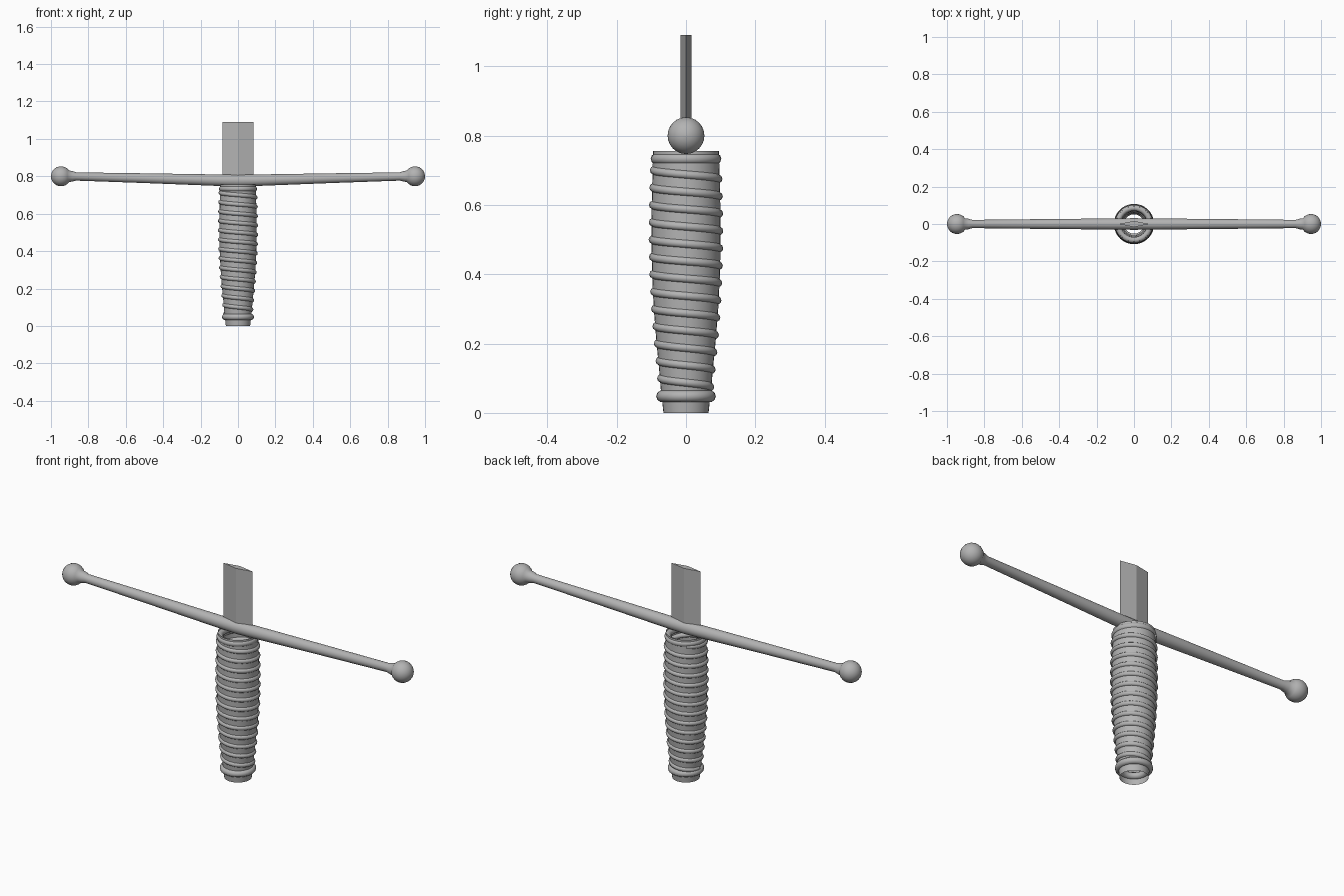
import bpy, bmesh, math

if "Cube" in bpy.data.objects:
    bpy.data.objects.remove(bpy.data.objects["Cube"])

steel = bpy.data.materials.new("plain_grey")
steel.diffuse_color = (0.45, 0.45, 0.45, 1)
steel.use_nodes = True
steel.node_tree.nodes["Principled BSDF"].inputs["Base Color"].default_value = steel.diffuse_color


def finish(name, bm, angle=40):
    bmesh.ops.recalc_face_normals(bm, faces=bm.faces)
    mesh = bpy.data.meshes.new(name)
    bm.to_mesh(mesh)
    bm.free()
    ob = bpy.data.objects.new(name, mesh)
    bpy.context.collection.objects.link(ob)
    mesh.materials.append(steel)
    bpy.ops.object.select_all(action='DESELECT')
    bpy.context.view_layer.objects.active = ob
    ob.select_set(True)
    bpy.ops.object.shade_smooth_by_angle(angle=math.radians(angle))
    return ob


def skin(bm, rings, closed=False, cap=False):
    """Bridge equal-length rings of points with quads."""
    vs = [[bm.verts.new(p) for p in r] for r in rings]
    n = len(vs[0])
    pairs = list(zip(vs, vs[1:])) + ([(vs[-1], vs[0])] if closed else [])
    for a, b in pairs:
        for i in range(n):
            j = (i + 1) % n
            bm.faces.new((a[i], a[j], b[j], b[i]))
    if cap:
        bm.faces.new(vs[0])
        bm.faces.new(vs[-1])


def circle(n):
    return [(math.cos(2 * math.pi * i / n), math.sin(2 * math.pi * i / n)) for i in range(n)]


# Grip: open, slightly barrel-shaped tube
PROFILE = [(0, .065), (.035, .069), (.07, .073), (.13, .078), (.2, .085), (.3, .093),
           (.4, .098), (.5, .1), (.6, .099), (.68, .097), (.755, .095)]


def grip_radius(z):
    for (z0, r0), (z1, r1) in zip(PROFILE, PROFILE[1:]):
        if z <= z1:
            return r0 + (r1 - r0) * (z - z0) / (z1 - z0)
    return PROFILE[-1][1]


bm = bmesh.new()
skin(bm, [[(r * c, r * s, z) for c, s in circle(32)] for z, r in PROFILE])
finish("grip", bm)


# Cord wound down the grip, and a closed ring at each end
def cord_section(a, radius, z, minor):
    return [((radius + minor * c) * math.cos(a), (radius + minor * c) * math.sin(a), z + minor * s)
            for c, s in circle(10)]


bm = bmesh.new()
sections = []
STEPS, TURNS = 32, 13.2
for i in range(int(STEPS * TURNS)):
    t = i / STEPS
    z = 0.72 - 0.05 * t
    sections.append(cord_section(-math.pi / 2 + 2 * math.pi * (t - 0.4), grip_radius(z) - .004, z, .012))
skin(bm, sections, cap=True)
finish("grip_cord", bm)

for name, z, radius, minor in (("top_ring", .733, .086, .016), ("bottom_ring", .048, .069, .017)):
    bm = bmesh.new()
    skin(bm, [cord_section(2 * math.pi * i / 32, radius, z, minor) for i in range(32)], closed=True)
    finish(name, bm)

# Crossguard: tapering bar that rises to a ball at each end (x, centre z, half depth, half height)
half = [(.08, .7785, .03, .031), (.5, .79, .026, .026), (.865, .799, .022, .022), (.885, .8, .028, .028)]
for k in range(10):
    a = math.radians(145 - k * 16)
    half.append((.9465 + .0535 * math.cos(a), .8, .0535 * math.sin(a), .0535 * math.sin(a)))
half.append((1.0, .8, .0005, .0005))
stations = [(-x, z, ry, rz) for x, z, ry, rz in reversed(half)] + [(0, .7775, .031, .0325)] + half
bm = bmesh.new()
skin(bm, [[(x, ry * c, z + rz * s) for c, s in circle(24)] for x, z, ry, rz in stations], cap=True)
finish("crossguard", bm)

# Blade stub: flat diamond section
bm = bmesh.new()
skin(bm, [[(-.083, 0, z), (0, -.016, z), (.083, 0, z), (0, .016, z)] for z in (.785, 1.09)], cap=True)
finish("blade_stub", bm, 10)
